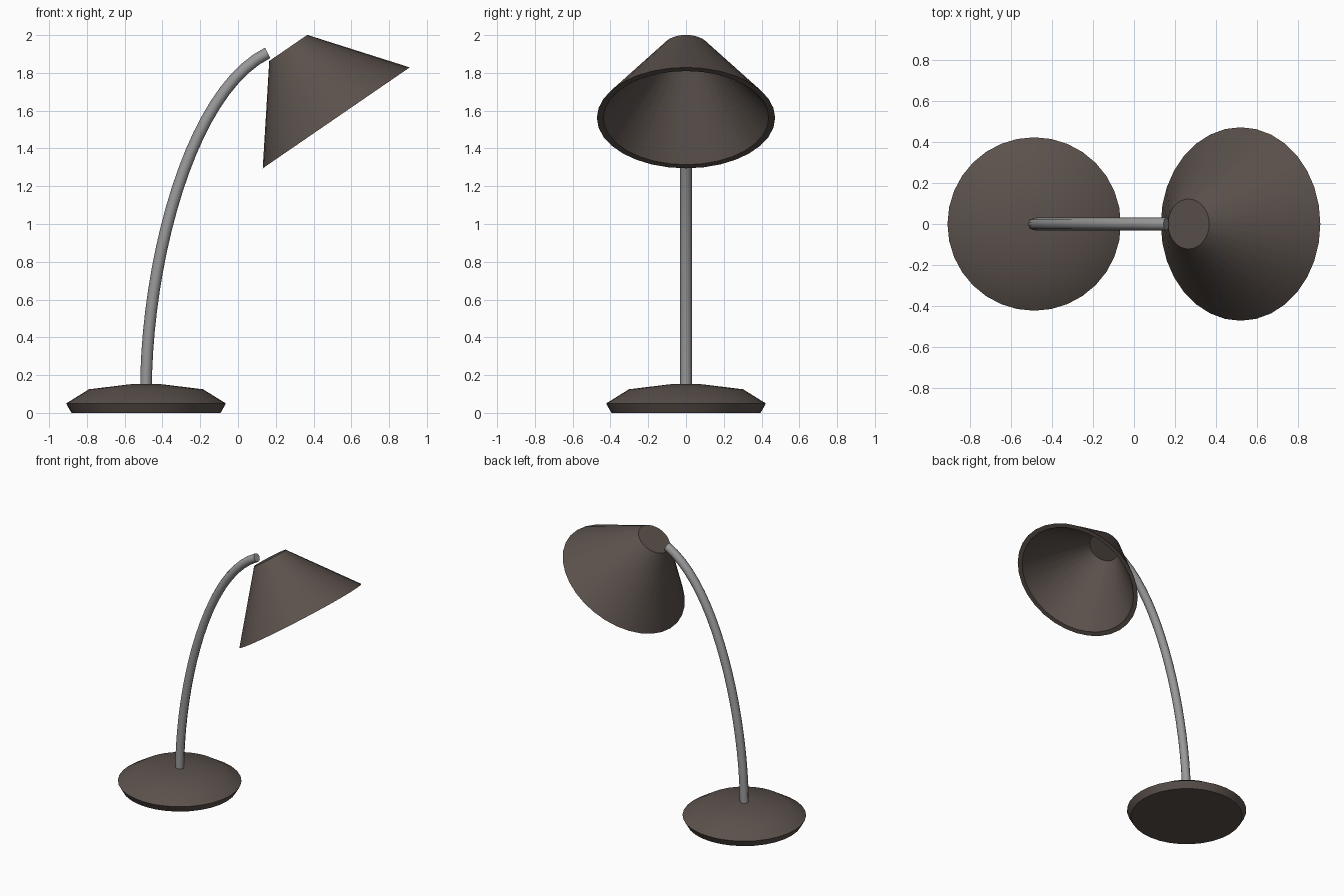
import bpy
import math
from mathutils import Vector

if "Cube" in bpy.data.objects:
    bpy.data.objects.remove(bpy.data.objects["Cube"])


def material(name, color):
    m = bpy.data.materials.new(name)
    m.diffuse_color = (*color, 1)
    m.use_nodes = True
    m.node_tree.nodes["Principled BSDF"].inputs["Base Color"].default_value = m.diffuse_color
    return m


brown = material("dark brown enamel", (0.105, 0.083, 0.072))
steel = material("grey steel", (0.32, 0.32, 0.32))


def make_object(name, verts, faces, mat, angle=30):
    me = bpy.data.meshes.new(name)
    me.from_pydata(verts, [], faces)
    me.materials.append(mat)
    ob = bpy.data.objects.new(name, me)
    bpy.context.collection.objects.link(ob)
    bpy.ops.object.select_all(action='DESELECT')
    ob.select_set(True)
    bpy.context.view_layer.objects.active = ob
    bpy.ops.object.shade_smooth_by_angle(angle=math.radians(angle))
    return ob


def skin_rings(rings):
    """Closed skin over a list of equal rings, with flat caps at both ends."""
    n = len(rings[0])
    verts = [v for r in rings for v in r]
    faces = [(i * n + k, i * n + (k + 1) % n, (i + 1) * n + (k + 1) % n, (i + 1) * n + k)
             for i in range(len(rings) - 1) for k in range(n)]
    faces.append(tuple(range(n))[::-1])
    faces.append(tuple((len(rings) - 1) * n + k for k in range(n)))
    return verts, faces


def ring(center, axis, radius, n):
    """Circle around an axis lying in the xz plane."""
    v = Vector((0, 1, 0))
    u = v.cross(axis).normalized()
    return [center + radius * (u * math.cos(a) + v * math.sin(a))
            for a in (2 * math.pi * k / n for k in range(n))]


def lathe(name, origin, axis, profile, n, mat, angle=30):
    axis = axis.normalized()
    rings = [ring(origin + axis * h, axis, r, n) for r, h in profile]
    return make_object(name, *skin_rings(rings), mat, angle)


# Weighted base disc
lathe("base", Vector((-0.487, 0, 0)), Vector((0, 0, 1)),
      [(0.395, 0), (0.423, 0.05), (0.302, 0.125), (0.08, 0.152)], 32, brown)

# Curved arm swept along a Bezier path
p = [Vector(c) for c in ((-0.487, 0, 0.12), (-0.487, 0, 0.78),
                         (-0.26, 0, 1.70), (0.157, 0, 1.906))]
rings = []
for i in range(21):
    t = i / 20
    s = 1 - t
    pos = p[0] * s**3 + p[1] * 3 * s * s * t + p[2] * 3 * s * t * t + p[3] * t**3
    tan = (p[1] - p[0]) * s * s + (p[2] - p[1]) * 2 * s * t + (p[3] - p[2]) * t * t
    rings.append(ring(pos, tan.normalized(), 0.031, 8))
make_object("arm", *skin_rings(rings), steel, 50)

# Tilted conical shade: outer skin, rim, inner skin
top, mouth = Vector((0.266, 0, 1.932)), Vector((0.52, 0, 1.562))
depth = (mouth - top).length
lathe("shade", top, mouth - top,
      [(0.122, 0), (0.472, depth), (0.438, depth), (0.11, 0.025)], 32, brown)
